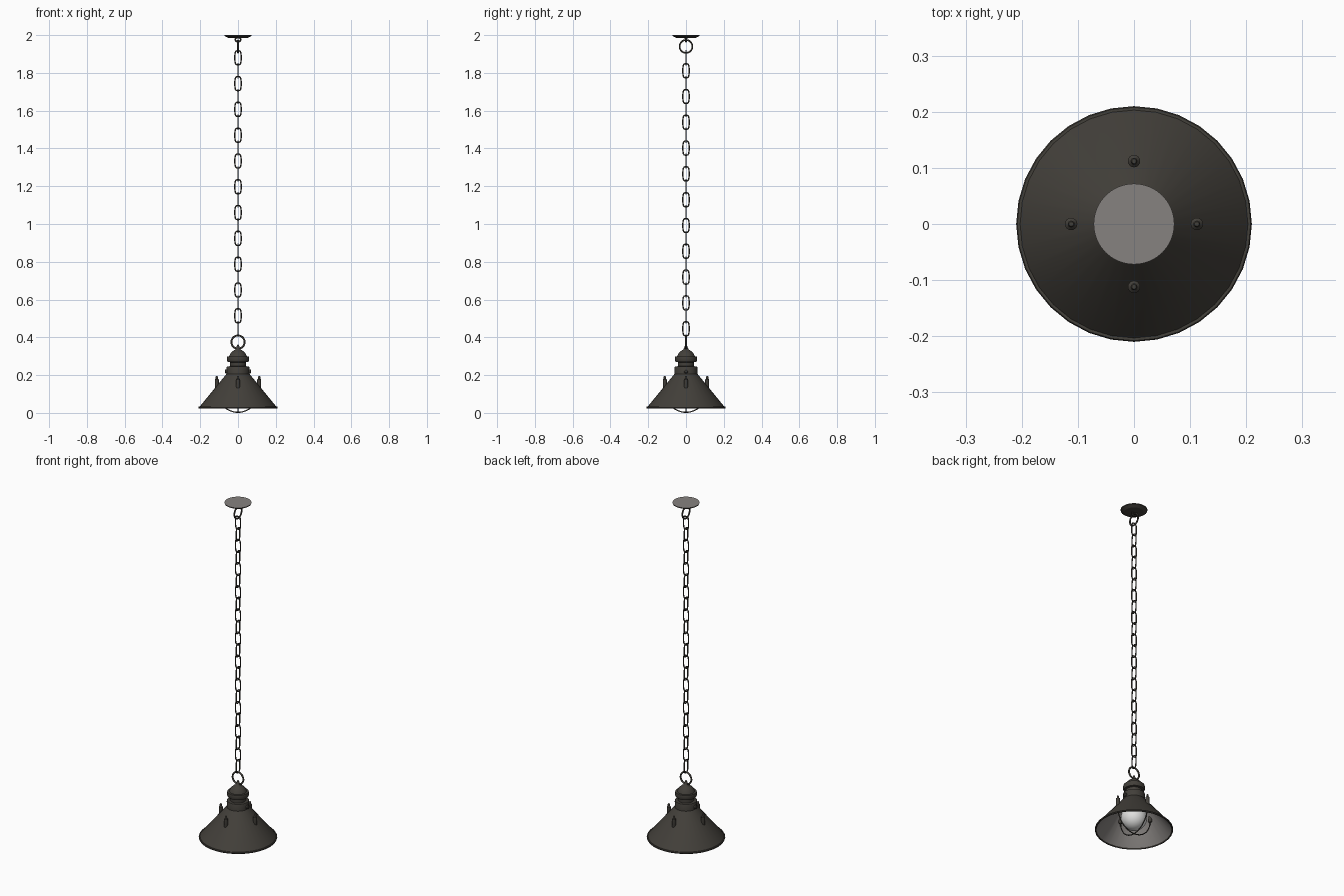
import bpy, bmesh, math
from mathutils import Matrix, Vector

if "Cube" in bpy.data.objects:
    bpy.data.objects.remove(bpy.data.objects["Cube"])


def material(name, rgb):
    m = bpy.data.materials.new(name)
    m.diffuse_color = (*rgb, 1)
    m.use_nodes = True
    m.node_tree.nodes["Principled BSDF"].inputs["Base Color"].default_value = m.diffuse_color
    return m


BRONZE = material("dark bronze", (0.055, 0.05, 0.042))
GREY = material("pale grey", (0.24, 0.225, 0.215))
GLASS = material("white glass", (0.75, 0.75, 0.74))


def finish(name, bm, mats, angle=35):
    me = bpy.data.meshes.new(name)
    bm.to_mesh(me)
    bm.free()
    for m in mats:
        me.materials.append(m)
    for p in me.polygons:
        p.use_smooth = True
    me.set_sharp_from_angle(angle=math.radians(angle))
    ob = bpy.data.objects.new(name, me)
    bpy.context.collection.objects.link(ob)
    return ob


def lathe(name, profile, mats, n=32, rule=None, closed=False, angle=35):
    """Spin (radius, z) points about z; radius 0 makes a pole."""
    bm = bmesh.new()
    rings = []
    for r, z in profile:
        k = n if r > 1e-6 else 1
        rings.append([bm.verts.new((r * math.cos(2 * math.pi * i / n),
                                    r * math.sin(2 * math.pi * i / n), z)) for i in range(k)])
    pairs = list(zip(rings, rings[1:]))
    if closed:
        pairs.append((rings[-1], rings[0]))
    for s, (a, b) in enumerate(pairs):
        for i in range(n):
            j = (i + 1) % n
            q = [a[i % len(a)], a[j % len(a)], b[j % len(b)], b[i % len(b)]]
            f = bm.faces.new(list(dict.fromkeys(q)))
            if rule:
                f.material_index = rule(s)
    bmesh.ops.recalc_face_normals(bm, faces=bm.faces)
    return finish(name, bm, mats, angle)


def tube(name, pts, radius, normal, closed=True, sides=8):
    """Sweep a round wire along a planar path whose plane has the given normal."""
    bm = bmesh.new()
    pts = [Vector(p) for p in pts]
    nrm, n, rings = Vector(normal), len(pts), []
    for i, p in enumerate(pts):
        a = pts[(i - 1) % n] if closed or i > 0 else p
        b = pts[(i + 1) % n] if closed or i < n - 1 else p
        side = (b - a).normalized().cross(nrm)
        rings.append([bm.verts.new(p + radius * (math.cos(t) * side + math.sin(t) * nrm))
                      for t in (2 * math.pi * k / sides for k in range(sides))])
    for i in range(n if closed else n - 1):
        a, b = rings[i], rings[(i + 1) % n]
        for k in range(sides):
            m = (k + 1) % sides
            bm.faces.new((a[k], a[m], b[m], b[k]))
    if not closed:
        bm.faces.new(rings[0])
        bm.faces.new(rings[-1])
    bmesh.ops.recalc_face_normals(bm, faces=bm.faces)
    return finish(name, bm, [BRONZE], 60)


def oval(w, h, n, power=1.0):
    """Oval path in the xz plane; power below 1 squares the corners."""
    def s(v):
        return math.copysign(abs(v) ** power, v)
    return [(w * s(math.cos(2 * math.pi * (i + .5) / n)), 0,
             h * s(math.sin(2 * math.pi * (i + .5) / n))) for i in range(n)]


QUARTER = math.pi / 2

# Ceiling plate with pale flat top
lathe("ceiling_plate", [(0, 2.0), (0.072, 2.0), (0.071, 1.995), (0.052, 1.985), (0, 1.983)],
      [BRONZE, GREY], rule=lambda s: 1 if s == 0 else 0, angle=25)
eye = tube("ceiling_eye", oval(0.014, 0.013, 16), 0.004, (0, 1, 0))
eye.location.z = 1.977

# Rings at both ends of the chain
top_ring = tube("top_ring", oval(0.034, 0.034, 28), 0.0045, (0, 1, 0))
top_ring.location.z = 1.94
top_ring.rotation_euler.z = QUARTER
low_ring = tube("lower_ring", oval(0.035, 0.035, 28), 0.005, (0, 1, 0))
low_ring.location.z = 0.375

# Chain links, alternately turned a quarter
link = tube("chain_link", oval(0.0165, 0.0375, 20, 0.6), 0.0036, (0, 1, 0))
for i in range(22):
    ob = link if i == 0 else bpy.data.objects.new("chain_link", link.data)
    if i:
        bpy.context.collection.objects.link(ob)
    ob.location.z = 1.88 - i * 0.0683
    ob.rotation_euler.z = QUARTER * (i % 2)

# Stepped cap above the shade
lathe("lamp_cap", [(0, 0.362), (0.005, 0.36), (0.008, 0.348), (0.014, 0.336), (0.026, 0.328),
                   (0.04, 0.315), (0.047, 0.299), (0.057, 0.298), (0.058, 0.292), (0.058, 0.276),
                   (0.055, 0.27), (0.043, 0.268), (0.043, 0.247), (0.058, 0.246), (0.06, 0.242),
                   (0.06, 0.2), (0, 0.2)], [BRONZE])

# Conical shade with rolled rim, pale inside
lathe("shade", [(0.055, 0.212), (0.062, 0.205), (0.203, 0.033), (0.208, 0.033), (0.21, 0.029),
                (0.208, 0.024), (0.203, 0.024), (0.2, 0.029), (0.058, 0.2)],
      [BRONZE, GREY], rule=lambda s: 1 if s == 7 else 0, closed=True)

# Side screws on the collar
for sx in (1, -1):
    screw = lathe("collar_screw", [(0, 0.069), (0.007, 0.069), (0.011, 0.065), (0.011, 0.05),
                                   (0, 0.05)], [BRONZE], n=16)
    screw.rotation_euler.y = sx * QUARTER
    screw.location.z = 0.22

# Four upright posts through the shade
for k in range(4):
    post = lathe("shade_post", [(0, 0.195), (0.004, 0.195), (0.006, 0.191), (0.006, 0.182),
                                (0.011, 0.177), (0.011, 0.122), (0.007, 0.114), (0, 0.114)],
                 [BRONZE], n=16)
    post.location = (0.112 * math.cos(k * QUARTER), 0.112 * math.sin(k * QUARTER), 0)

# Glass globe with neck and socket
globe = [(0.07 * math.sin(t), 0.1 - 0.07 * math.cos(t))
         for t in (math.radians(d) for d in range(0, 141, 10))]
lathe("glass_globe", globe + [(0.042, 0.17), (0.042, 0.2), (0, 0.2)], [GLASS], n=32)
lathe("socket", [(0, 0.165), (0.048, 0.165), (0.05, 0.168), (0.05, 0.205), (0, 0.205)], [BRONZE])

# Two crossing guard wires beneath the globe
wire = []
for i in range(33):
    t = math.pi * i / 32
    wire.append((0.112 * math.cos(t), 0, 0.12 - 0.117 * math.sin(t)))
for k in range(2):
    guard = tube("guard_wire", wire, 0.003, (0, 1, 0), closed=False)
    guard.rotation_euler.z = k * QUARTER
